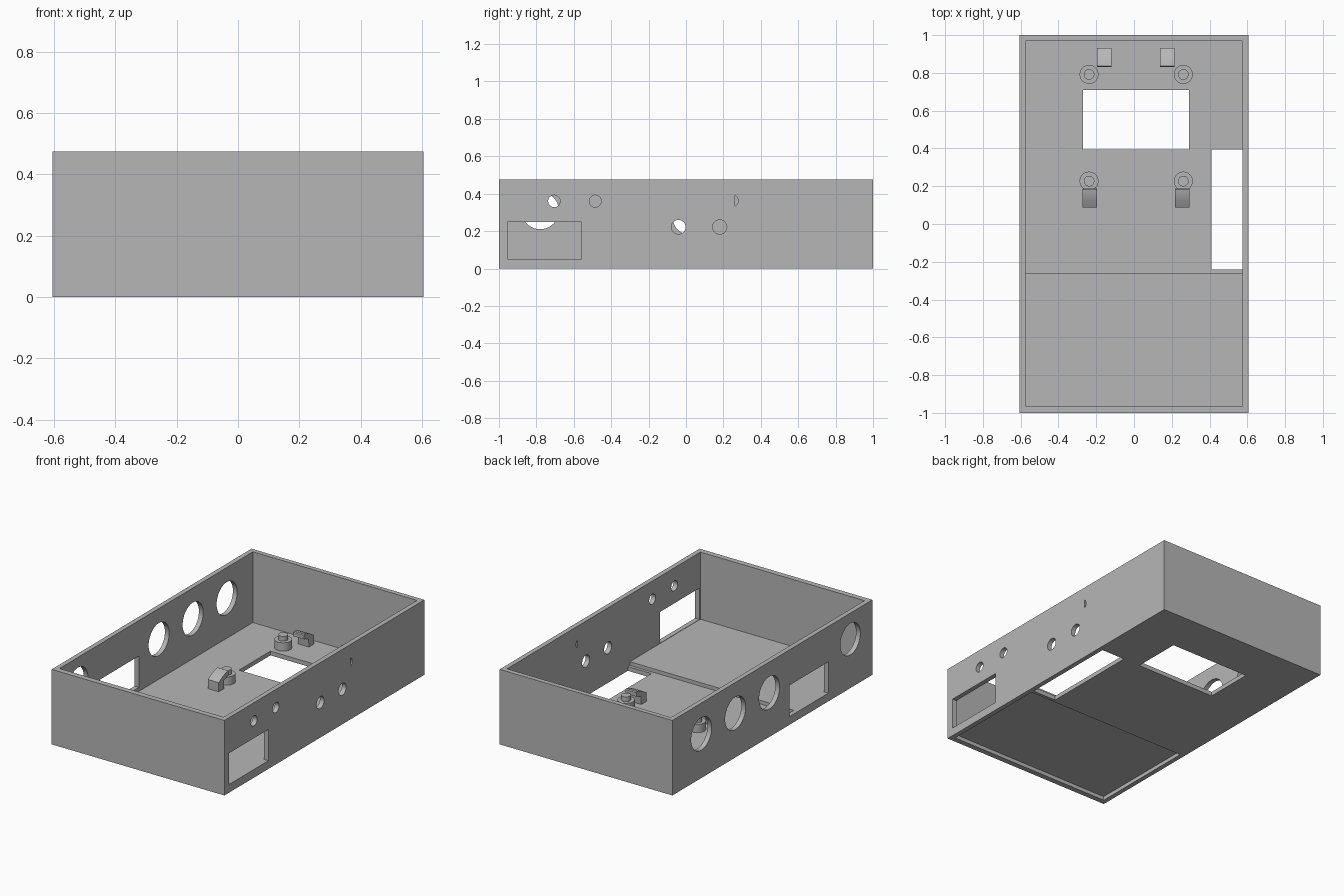
import bpy, bmesh, math
from mathutils import Matrix, Vector

if "Cube" in bpy.data.objects:
    bpy.data.objects.remove(bpy.data.objects["Cube"], do_unlink=True)

grey = bpy.data.materials.new("plain grey")
grey.use_nodes = True
grey.diffuse_color = (0.47, 0.47, 0.47, 1)
grey.node_tree.nodes["Principled BSDF"].inputs["Base Color"].default_value = grey.diffuse_color


def finish(name, bm):
    bmesh.ops.recalc_face_normals(bm, faces=bm.faces)
    mesh = bpy.data.meshes.new(name)
    bm.to_mesh(mesh)
    bm.free()
    mesh.materials.append(grey)
    obj = bpy.data.objects.new(name, mesh)
    bpy.context.scene.collection.objects.link(obj)
    return obj


def box(name, x, y, z):
    bm = bmesh.new()
    size = (x[1] - x[0], y[1] - y[0], z[1] - z[0])
    centre = Vector((sum(x) / 2, sum(y) / 2, sum(z) / 2))
    bmesh.ops.create_cube(bm, size=1, matrix=Matrix.Translation(centre) @ Matrix.Diagonal((*size, 1)))
    return finish(name, bm)


def cylinder(bm, centre, r, depth, along_x=False):
    turn = Matrix.Rotation(math.pi / 2, 4, "Y") if along_x else Matrix()
    bmesh.ops.create_cone(bm, cap_ends=True, segments=48, radius1=r, radius2=r, depth=depth,
                          matrix=Matrix.Translation(centre) @ turn)


def cut(target, cutter):
    mod = target.modifiers.new("cut", "BOOLEAN")
    mod.operation = "DIFFERENCE"
    mod.solver = "EXACT"
    mod.object = cutter
    dg = bpy.context.evaluated_depsgraph_get()
    mesh = bpy.data.meshes.new_from_object(target.evaluated_get(dg))
    target.modifiers.clear()
    target.data = mesh
    bpy.data.objects.remove(cutter, do_unlink=True)


def smooth(obj):
    bpy.ops.object.select_all(action="DESELECT")
    obj.select_set(True)
    bpy.context.view_layer.objects.active = obj
    bpy.ops.object.shade_smooth_by_angle(angle=math.radians(30))


# Open tray with a raised front floor
W, IN = 0.605, 0.575
tray = box("tray", (-W, W), (-1, 1), (0, 0.475))
cut(tray, box("rear_cavity", (-IN, IN), (-0.26, 0.97), (0.027, 1)))
cut(tray, box("front_cavity", (-IN, IN), (-0.965, -0.25), (0.05, 1)))
cut(tray, box("underside_recess", (-IN, IN), (-0.965, -0.26), (-1, 0.024)))

# Floor openings
cut(tray, box("centre_opening", (-0.27, 0.29), (0.395, 0.71), (-1, 0.2)))
cut(tray, box("side_slot", (0.41, IN), (-0.24, 0.395), (-1, 0.2)))

# Side wall windows
cut(tray, box("left_window", (0.5, 0.7), (-0.955, -0.56), (0.052, 0.25)))
cut(tray, box("right_window", (-0.7, -0.5), (-0.56, -0.17), (0.052, 0.25)))

# Round side holes: side, y, z, radius
holes = [(1, -0.705, 0.36, 0.032), (1, -0.485, 0.36, 0.032),
         (1, -0.04, 0.222, 0.038), (1, 0.18, 0.222, 0.038),
         (-1, 0.71, 0.28, 0.103), (-1, 0.37, 0.28, 0.103),
         (-1, 0.03, 0.28, 0.103), (-1, -0.78, 0.31, 0.1)]
for side, y, z, r in holes:
    bm = bmesh.new()
    cylinder(bm, (side * 0.59, y, z), r, 0.1, True)
    cut(tray, finish("hole", bm))

# Small D-shaped slit
bm = bmesh.new()
cylinder(bm, (0.59, 0.247, 0.362), 0.032, 0.1, True)
slit = finish("slit", bm)
cut(slit, box("slit_trim", (0.4, 0.8), (0.1, 0.262), (0.2, 0.5)))
cut(tray, slit)
smooth(tray)

# Stepped mounting posts
for y, end in ((0.792, "rear"), (0.227, "front")):
    for x, side in ((-0.238, "right"), (0.261, "left")):
        bm = bmesh.new()
        cylinder(bm, (x, y, 0.05), 0.05, 0.06)
        cylinder(bm, (x, y, 0.093), 0.028, 0.034)
        smooth(finish(f"{end}_{side}_post", bm))

# Snap clips with a hook leaning towards the posts
HOOK = [(0, 0.02), (0, 0.085), (0.035, 0.105), (0.07, 0.12), (0.095, 0.125),
        (0.1, 0.12), (0.1, 0.095), (0.055, 0.08), (0.05, 0.02)]


def clip(name, x, y, direction):
    bm = bmesh.new()
    face = bm.faces.new([bm.verts.new((x, y + direction * s, z)) for s, z in HOOK])
    new = bmesh.ops.extrude_face_region(bm, geom=[face])["geom"]
    bmesh.ops.translate(bm, vec=(0.076, 0, 0), verts=[v for v in new if isinstance(v, bmesh.types.BMVert)])
    smooth(finish(name, bm))


clip("rear_right_clip", -0.196, 0.932, -1)
clip("rear_left_clip", 0.138, 0.932, -1)
clip("front_right_clip", -0.272, 0.087, 1)
clip("front_left_clip", 0.217, 0.087, 1)
